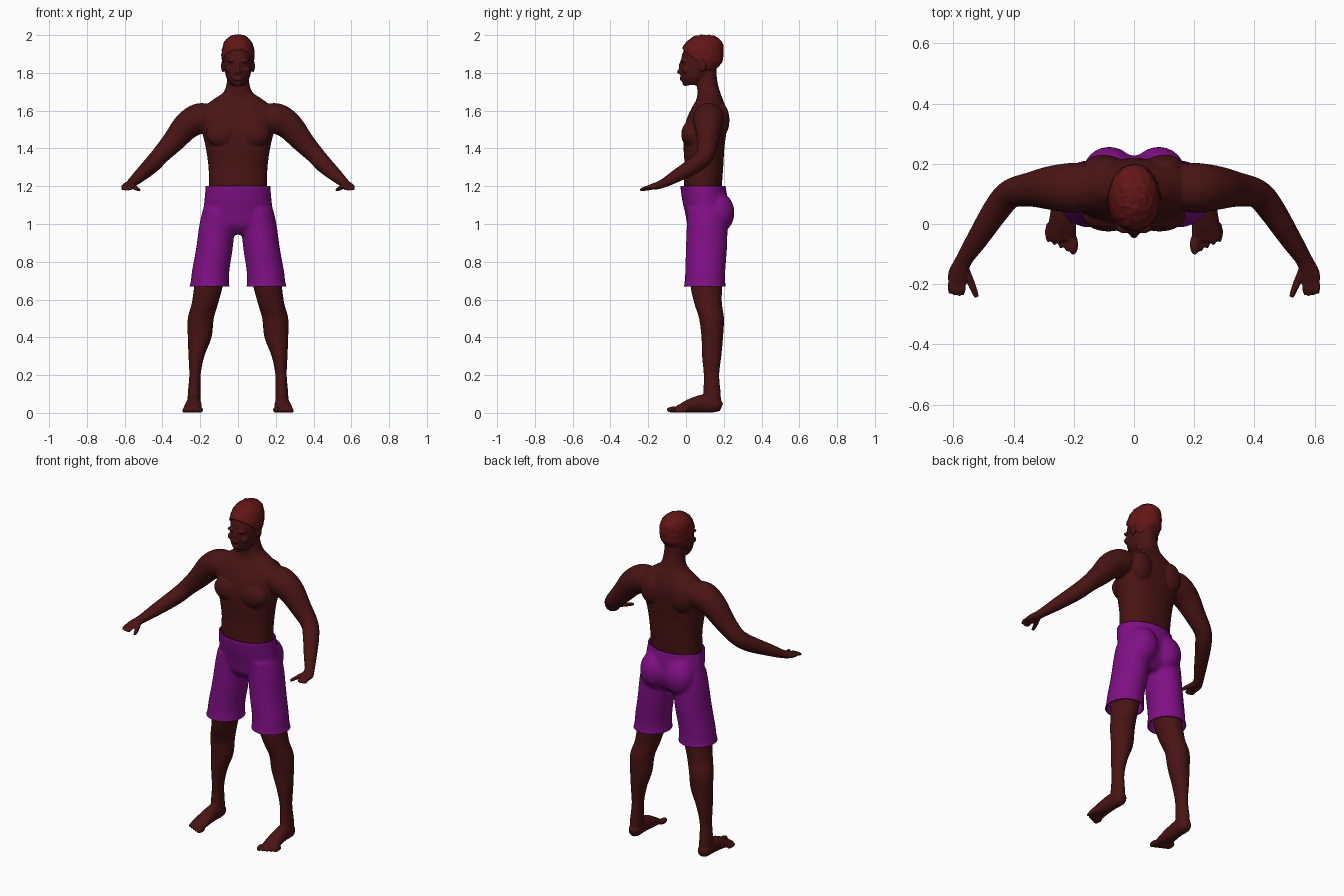
import bpy, bmesh, math
from mathutils import Vector, Matrix, noise

default = bpy.data.objects.get("Cube")
if default:
    bpy.data.objects.remove(default)


def material(name, colour):
    mat = bpy.data.materials.new(name)
    mat.use_nodes = True
    mat.diffuse_color = (*colour, 1)
    mat.node_tree.nodes["Principled BSDF"].inputs["Base Color"].default_value = (*colour, 1)
    return mat


skin = material("dark brown skin", (.066, .007, .007))
hair_red = material("reddish hair", (.125, .008, .008))
purple = material("purple cloth", (.215, .005, .235))


def spline(rings, steps):
    """Smooth interpolation through rings of x, y, z, width, depth."""
    pts = [Vector(r) for r in rings]
    pts = [pts[0]] + pts + [pts[-1]]
    out = []
    for a, b, c, d in zip(pts, pts[1:], pts[2:], pts[3:]):
        for k in range(steps):
            t = k / steps
            out.append(b + (c - a) * (t / 2) + (a * 2 - b * 5 + c * 4 - d) * (t * t / 2)
                       + (b * 3 - a - c * 3 + d) * (t ** 3 / 2))
    return out + [pts[-1]]


def loft(bm, rings, side=1, level=True, sides=32, steps=5, square=1.0):
    """Closed tube of elliptical sections, level or square to its path."""
    path = spline(rings, steps)
    loops = []
    for i, p in enumerate(path):
        u, v = Vector((1, 0, 0)), Vector((0, 1, 0))
        if not level:
            t = (path[min(i + 1, len(path) - 1)] - path[max(i - 1, 0)])
            t = Vector(t[:3]).normalized()
            u = t.cross(Vector((0, 0, 1))).normalized()
            v = u.cross(t)
        loop = []
        for k in range(sides):
            a = math.tau * k / sides
            c, s = (math.copysign(abs(f) ** square, f) for f in (math.cos(a), math.sin(a)))
            co = Vector(p[:3]) + u * (c * p[3]) + v * (s * p[4])
            co.x *= side
            loop.append(bm.verts.new(co))
        loops.append(loop)
    for low, high in zip(loops, loops[1:]):
        for k in range(sides):
            n = (k + 1) % sides
            bm.faces.new((low[k], low[n], high[n], high[k]))
    bm.faces.new(loops[0])
    bm.faces.new(loops[-1])


def blob(bm, loc, size, side=1):
    loc = (loc[0] * side, loc[1], loc[2])
    bmesh.ops.create_uvsphere(bm, u_segments=24, v_segments=16, radius=1,
                              matrix=Matrix.LocRotScale(Vector(loc), None, Vector(size)))


def make_object(name, bm, mat):
    bmesh.ops.recalc_face_normals(bm, faces=bm.faces)
    mesh = bpy.data.meshes.new(name)
    bm.to_mesh(mesh)
    bm.free()
    obj = bpy.data.objects.new(name, mesh)
    bpy.context.collection.objects.link(obj)
    mesh.materials.append(mat)
    mesh.shade_smooth()
    return obj


def fuse(obj, voxel, passes):
    """Melt overlapping parts into one smooth surface."""
    remesh = obj.modifiers.new("fuse", 'REMESH')
    remesh.mode = 'VOXEL'
    remesh.voxel_size = voxel
    remesh.use_smooth_shade = True
    soften = obj.modifiers.new("soften", 'SMOOTH')
    soften.factor = .5
    soften.iterations = passes
    baked = bpy.data.meshes.new_from_object(obj.evaluated_get(bpy.context.evaluated_depsgraph_get()))
    obj.modifiers.clear()
    mat = obj.data.materials[0]
    obj.data = baked
    baked.materials.clear()
    baked.materials.append(mat)
    baked.shade_smooth()


# Torso and neck
body = bmesh.new()
loft(body, [(0, .095, 1.06, .14, .09), (0, .09, 1.2, .153, .1), (0, .095, 1.3, .156, .102),
            (0, .095, 1.4, .17, .108), (0, .1, 1.48, .188, .113), (0, .11, 1.55, .2, .108),
            (0, .12, 1.61, .19, .092), (0, .125, 1.66, .13, .07), (0, .12, 1.7, .075, .06),
            (0, .11, 1.76, .058, .055), (0, .105, 1.83, .055, .055)], square=.88)

# Head and face
head = [(0, .035, 1.735, .036, .04), (0, .045, 1.77, .06, .07), (0, .06, 1.81, .07, .09),
        (0, .078, 1.85, .077, .106), (0, .085, 1.9, .078, .105), (0, .095, 1.95, .067, .09),
        (0, .1, 1.983, .038, .052), (0, .1, 1.993, .012, .016)]
loft(body, head)
blob(body, (0, -.002, 1.748), (.026, .018, .018))
blob(body, (0, -.026, 1.832), (.01, .014, .03))
blob(body, (0, -.034, 1.805), (.014, .015, .011))
for z in (1.774, 1.764):
    blob(body, (0, -.021, z), (.024, .013, .006))

for s in (1, -1):
    blob(body, (.03, -.014, 1.864), (.03, .018, .009), s)
    blob(body, (.013, -.025, 1.801), (.009, .011, .008), s)
    blob(body, (.045, .002, 1.815), (.02, .025, .018), s)
    blob(body, (.08, .088, 1.835), (.01, .02, .032), s)
    # Chest and shoulder blades
    blob(body, (.085, .025, 1.475), (.085, .05, .07), s)
    blob(body, (.1, .185, 1.55), (.07, .045, .09), s)
    # Arm and palm
    loft(body, [(.12, .125, 1.57, .07, .06), (.2, .12, 1.56, .083, .08), (.27, .12, 1.52, .074, .074),
                (.34, .115, 1.44, .058, .06), (.41, .1, 1.365, .048, .048),
                (.455, .05, 1.315, .045, .045), (.52, -.05, 1.255, .036, .034),
                (.565, -.12, 1.215, .028, .023), (.583, -.165, 1.2, .034, .018),
                (.588, -.195, 1.195, .03, .013)], s, level=False)
    # Fingers and thumb
    for i in range(4):
        x = .566 + .014 * i
        reach = .238 - .004 * abs(i - 1)
        loft(body, [(x, -.18, 1.197, .009, .009), (x + .002, -.215, 1.192, .009, .009),
                    (x + .001, -reach, 1.181, .007, .007)], s, level=False, sides=12)
    loft(body, [(.567, -.135, 1.205, .014, .014), (.541, -.195, 1.19, .013, .012),
                (.522, -.243, 1.18, .009, .008)], s, level=False, sides=12)
    # Leg
    loft(body, [(.232, .14, .04, .034, .045), (.232, .138, .1, .034, .046), (.228, .135, .2, .03, .041),
                (.22, .136, .3, .042, .051), (.203, .139, .4, .063, .057), (.197, .135, .5, .069, .066),
                (.175, .117, .58, .07, .073), (.155, .107, .68, .076, .084),
                (.13, .105, .85, .082, .088), (.085, .1, 1.09, .07, .085)], s)
    # Foot and toes
    loft(body, [(.232, .188, .03, .018, .022), (.232, .16, .04, .036, .038), (.233, .1, .05, .037, .048),
                (.236, .03, .04, .043, .038), (.24, -.03, .024, .049, .022),
                (.24, -.055, .018, .044, .015)], s, level=False)
    for i in range(5):
        size = .017 if i == 0 else .0115
        blob(body, (.202 + .0205 * i, -.068 + .01 * i, size), (size, .035, size), s)
body = make_object("body", body, skin)
fuse(body, .005, 5)

# Hair: a lumpy shell over the skull, cut along the sloping hairline
bm = bmesh.new()
loft(bm, [(x, y, z + .008, w + .008, d + .008) for x, y, z, w, d in head], sides=64, steps=8)
hairline = bmesh.ops.bisect_plane(bm, geom=bm.verts[:] + bm.edges[:] + bm.faces[:],
                                  plane_co=(0, .06, 1.862), plane_no=(0, .65, .76), clear_inner=True)
bmesh.ops.holes_fill(bm, edges=[e for e in bm.edges if e.is_boundary], sides=0)
bmesh.ops.recalc_face_normals(bm, faces=bm.faces)
bm.normal_update()
for v in bm.verts:
    v.co += v.normal * (noise.noise(v.co * 70) * .004)
make_object("hair", bm, hair_red)

# Shorts: hips, seat and legs melted together, then opened at waist and hems
bm = bmesh.new()
loft(bm, [(0, .09, 1.25, .174, .12), (0, .09, 1.2, .172, .12), (0, .1, 1.13, .178, .121),
          (0, .112, 1.05, .183, .115), (0, .11, .99, .165, .1), (0, .11, .945, .1, .06)])
for s in (1, -1):
    loft(bm, [(.1, .11, 1.08, .085, .105), (.11, .112, 1, .094, .108), (.125, .108, .87, .097, .109),
              (.145, .102, .75, .099, .106), (.149, .1, .69, .102, .108),
              (.152, .1, .66, .108, .112), (.152, .1, .6, .108, .112)], s)
    blob(bm, (.082, .167, 1.06), (.09, .09, .11), s)
shorts = make_object("shorts", bm, purple)
fuse(shorts, .009, 8)
bm = bmesh.new()
bm.from_mesh(shorts.data)
for height, up in ((1.2, 1), (.67, -1)):
    bmesh.ops.bisect_plane(bm, geom=bm.verts[:] + bm.edges[:] + bm.faces[:],
                           plane_co=(0, 0, height), plane_no=(0, 0, up), clear_outer=True)
bm.to_mesh(shorts.data)
bm.free()
cloth = shorts.modifiers.new("cloth thickness", 'SOLIDIFY')
cloth.thickness = .007
cloth.offset = -1
